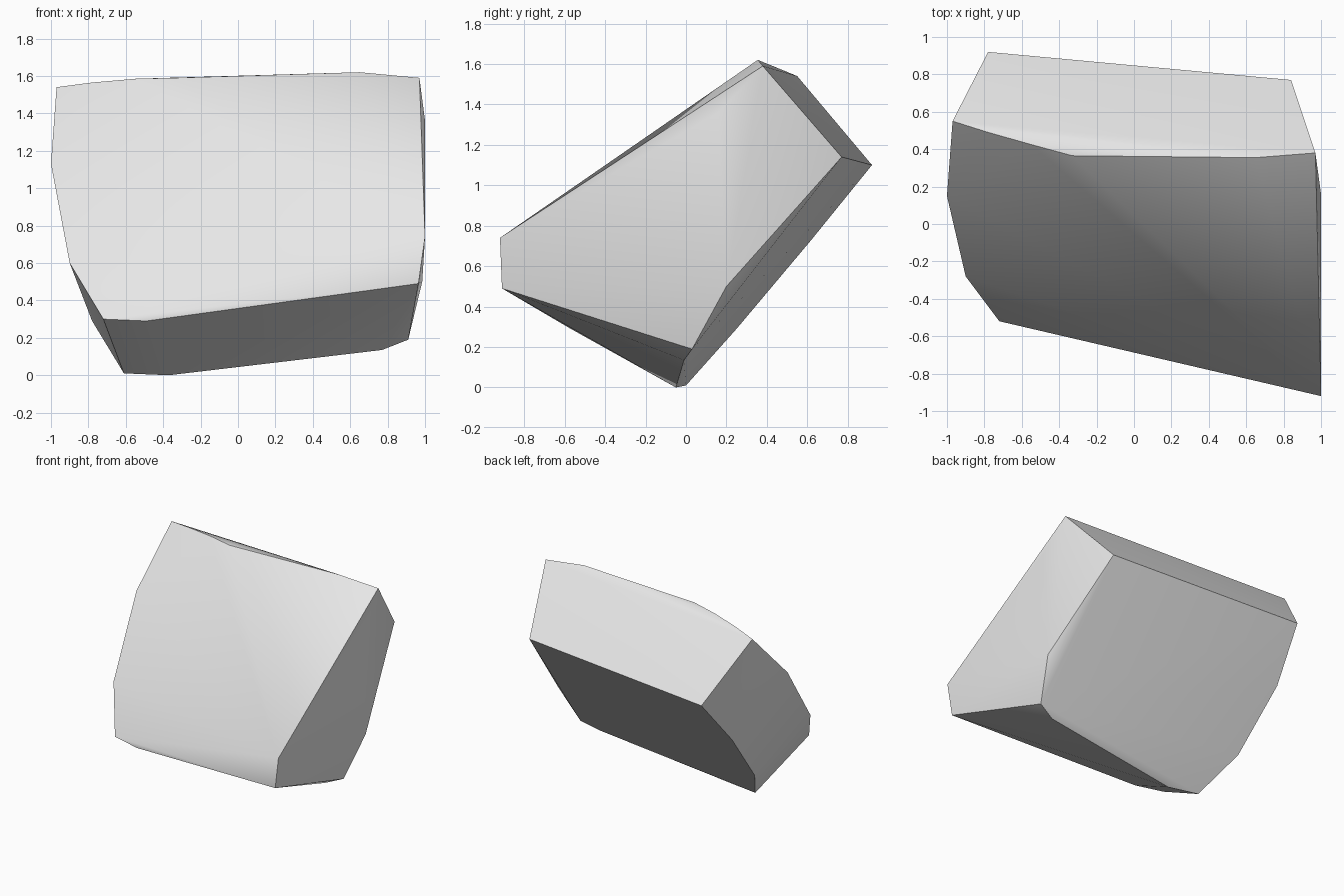
import bpy
import bmesh
from math import radians

cube = bpy.data.objects.get("Cube")
if cube:
    bpy.data.objects.remove(cube, do_unlink=True)


def flat_material(name, color):
    mat = bpy.data.materials.new(name)
    mat.use_nodes = True
    mat.diffuse_color = color
    mat.node_tree.nodes["Principled BSDF"].inputs["Base Color"].default_value = color
    return mat


def hull_object(name, outlines, mat):
    """Wrap a tight convex skin around the corner outlines."""
    bm = bmesh.new()
    for outline in outlines:
        for corner in outline:
            bm.verts.new(corner)
    result = bmesh.ops.convex_hull(bm, input=bm.verts)
    spare = {v for key in ("geom_interior", "geom_unused") for v in result[key]
             if isinstance(v, bmesh.types.BMVert)}
    bmesh.ops.delete(bm, geom=list(spare), context='VERTS')
    bmesh.ops.recalc_face_normals(bm, faces=bm.faces)
    mesh = bpy.data.meshes.new(name)
    bm.to_mesh(mesh)
    bm.free()
    mesh.materials.append(mat)
    obj = bpy.data.objects.new(name, mesh)
    bpy.context.collection.objects.link(obj)
    return obj


# Ridge along the top, from the right side to the left
ridge = [(-.97, .55, 1.54), (-.78, .49, 1.565), (-.55, .425, 1.585),
         (-.33, .365, 1.59), (.65, .355, 1.62), (.97, .38, 1.59)]

# Lower edge of the sloping back face
back_edge = [(-.78, .92, 1.10), (.84, .77, 1.14)]

# Rounded side at -x: front border, then rear border
right_side = [(-1, .15, 1.13), (-.9, -.28, .6),
              (-.84, .62, .73), (-.78, .25, .29)]

# Gently bulging side at +x
left_side = [(1, .16, 1.36), (.985, .2, .5), (.91, .03, .19)]

# Front lip
front_lip = [(-.72, -.52, .30), (-.49, -.57, .29),
             (.965, -.91, .49), (1, -.92, .74)]

# Keel that touches the ground
keel = [(-.61, 0, .01), (-.37, -.05, 0), (.77, -.01, .135)]

stone = flat_material("light_grey_stone", (.8, .8, .8, 1))
rock = hull_object("rock", [ridge, back_edge, right_side, left_side, front_lip, keel], stone)

# Smooth the soft curves, keep the hard edges
bpy.ops.object.select_all(action='DESELECT')
rock.select_set(True)
bpy.context.view_layer.objects.active = rock
bpy.ops.object.shade_smooth_by_angle(angle=radians(30))
